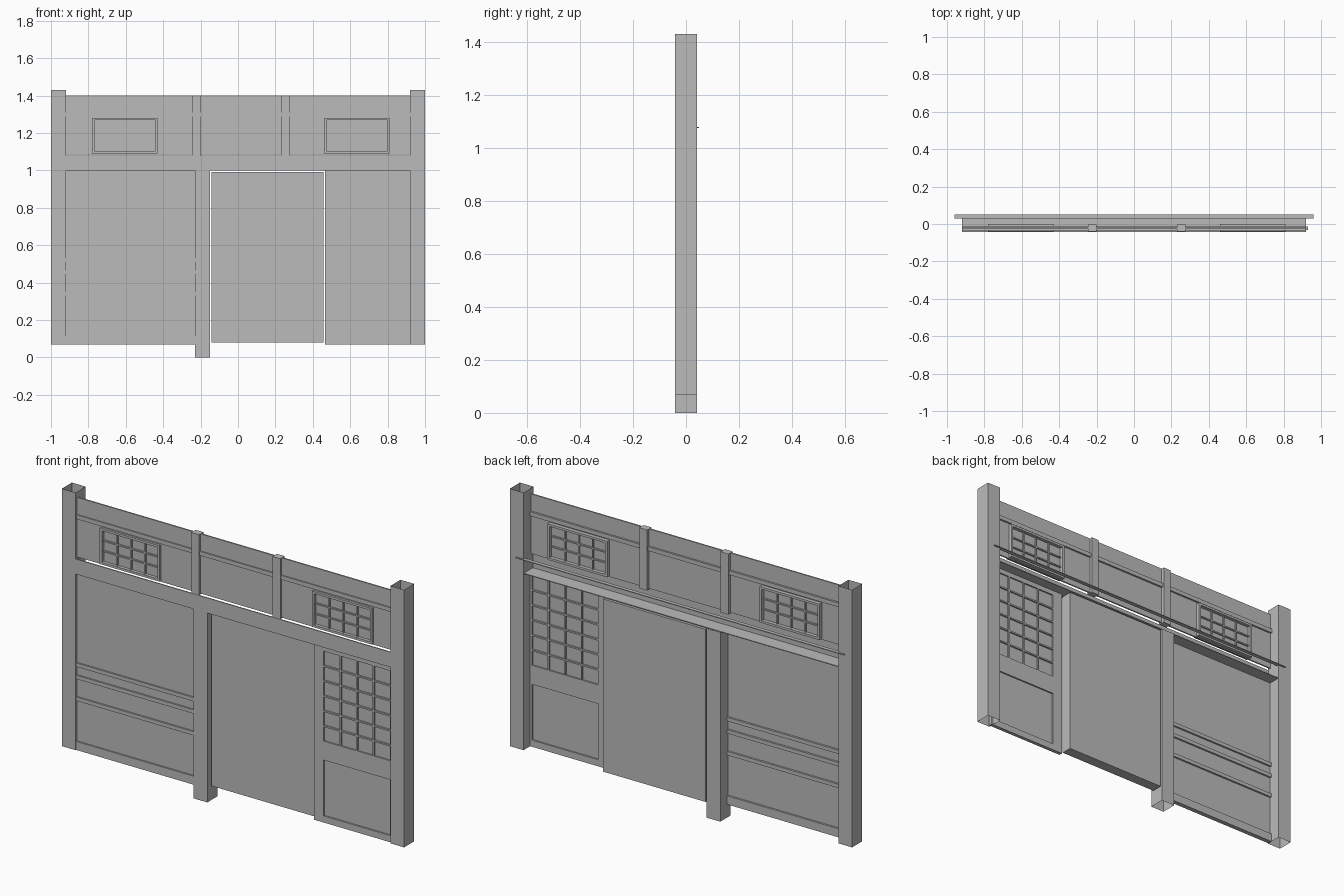
import bpy
import bmesh

if "Cube" in bpy.data.objects:
    bpy.data.objects.remove(bpy.data.objects["Cube"], do_unlink=True)

# Single plain grey for every part
grey = bpy.data.materials.new("plain grey")
grey.use_nodes = True
colour = (0.5, 0.5, 0.5, 1)
grey.diffuse_color = colour
grey.node_tree.nodes["Principled BSDF"].inputs["Base Color"].default_value = colour


def build(name, boxes, open_ends=False):
    """One object from (x0, x1, y0, y1, z0, z1) boxes."""
    bm = bmesh.new()
    for x0, x1, y0, y1, z0, z1 in boxes:
        made = bmesh.ops.create_cube(bm, size=1)["verts"]
        for v in made:
            v.co = (x1 if v.co.x > 0 else x0,
                    y1 if v.co.y > 0 else y0,
                    z1 if v.co.z > 0 else z0)
    if open_ends:
        bm.normal_update()
        ends = [f for f in bm.faces if abs(f.normal.z) > 0.9]
        bmesh.ops.delete(bm, geom=ends, context="FACES_ONLY")
    mesh = bpy.data.meshes.new(name)
    bm.to_mesh(mesh)
    bm.free()
    mesh.materials.append(grey)
    obj = bpy.data.objects.new(name, mesh)
    bpy.context.collection.objects.link(obj)
    return obj


def frame(x0, x1, y0, y1, z0, z1, w):
    """Four bars around a rectangle."""
    return [(x0, x0 + w, y0, y1, z0, z1), (x1 - w, x1, y0, y1, z0, z1),
            (x0 + w, x1 - w, y0, y1, z0, z0 + w),
            (x0 + w, x1 - w, y0, y1, z1 - w, z1)]


def lattice(x0, x1, y0, y1, z0, z1, cols, rows, w):
    """Evenly spaced inner bars of a grid."""
    bars = []
    for i in range(1, cols):
        x = x0 + (x1 - x0) * i / cols
        bars.append((x - w / 2, x + w / 2, y0, y1, z0, z1))
    for j in range(1, rows):
        z = z0 + (z1 - z0) * j / rows
        bars.append((x0, x1, y0, y1, z - w / 2, z + w / 2))
    return bars


# Main posts, hollow with open ends
DEPTH = 0.042
build("right_post", [(-1, -0.92, -DEPTH, DEPTH, 0.07, 1.43)], True)
build("left_post", [(0.92, 1, -DEPTH, DEPTH, 0.07, 1.43)], True)
build("middle_post", [(-0.23, -0.15, -DEPTH, DEPTH, 0, 1)], True)

# Lintel: front face and floor, with a thin shelf strip at the back
build("lintel", [(-0.92, 0.92, -0.042, -0.036, 1, 1.08),
                 (-0.92, 0.92, -0.036, 0.04, 1, 1.004)])
build("back_strip", [(-0.96, 0.96, 0.03, 0.05, 1.076, 1.08)])

# Small upper posts
small = [(-0.245, -0.2), (0.23, 0.275)]
build("upper_posts", [(a, b, -0.04, -0.004, 1.08, 1.4) for a, b in small])

# Upper boards and rail between the posts; window bays have openings
bays = [(-0.92, -0.245), (-0.2, 0.23), (0.275, 0.92)]
windows = [(-0.78, -0.43), (0.46, 0.81)]
WZ0, WZ1 = 1.09, 1.28
build("top_boards", [(a, b, -0.028, -0.02, 1.3, 1.4) for a, b in bays])
build("upper_rails", [(a, b, -0.034, -0.01, 1.288, 1.31) for a, b in bays])
walls = [(-0.2, 0.23, -0.028, -0.02, 1.085, 1.29)]
for (a, b), (wa, wb) in zip((bays[0], bays[2]), windows):
    walls += [(a, wa, -0.028, -0.02, 1.085, 1.29),
              (wb, b, -0.028, -0.02, 1.085, 1.29),
              (wa, wb, -0.028, -0.02, 1.085, WZ0),
              (wa, wb, -0.028, -0.02, WZ1, 1.29)]
build("upper_walls", walls)

# Latticed upper windows
for name, (a, b) in zip(("right_window", "left_window"), windows):
    build(name + "_frame", frame(a, b, -0.04, 0, WZ0, WZ1, 0.012))
    build(name + "_pane", [(a, b, -0.023, -0.019, WZ0, WZ1)])
    build(name + "_lattice", lattice(a + 0.012, b - 0.012, -0.031, -0.011,
                                     WZ0 + 0.012, WZ1 - 0.012, 4, 3, 0.007))

# Panelled wall with horizontal battens
build("side_wall", [(-0.92, -0.23, -0.03, -0.024, 0.07, 1)])
battens = [(0.07, 0.115), (0.33, 0.35), (0.445, 0.465), (0.51, 0.53)]
build("wall_battens", [(-0.92, -0.23, -0.038, -0.014, a, b) for a, b in battens])

# Thick plain door, with a gap around it
build("plain_door", [(-0.142, 0.456, -0.018, 0.04, 0.08, 0.992)])

# Latticed door: stiles, rails, panes and grid
X0, X1, IN0, IN1 = 0.466, 0.93, 0.523, 0.91
build("lattice_door_frame", [(X0, IN0, -0.032, -0.013, 0.07, 1),
                             (IN1, X1, -0.032, -0.013, 0.07, 1),
                             (IN0, IN1, -0.032, -0.013, 0.07, 0.105),
                             (IN0, IN1, -0.032, -0.013, 0.4, 0.5),
                             (IN0, IN1, -0.032, -0.013, 0.975, 1)])
build("lattice_door_panes", [(IN0, IN1, -0.024, -0.021, 0.1, 0.98)])
build("lattice_door_grid", lattice(IN0, IN1, -0.032, -0.013, 0.5, 0.975, 4, 6, 0.008))
